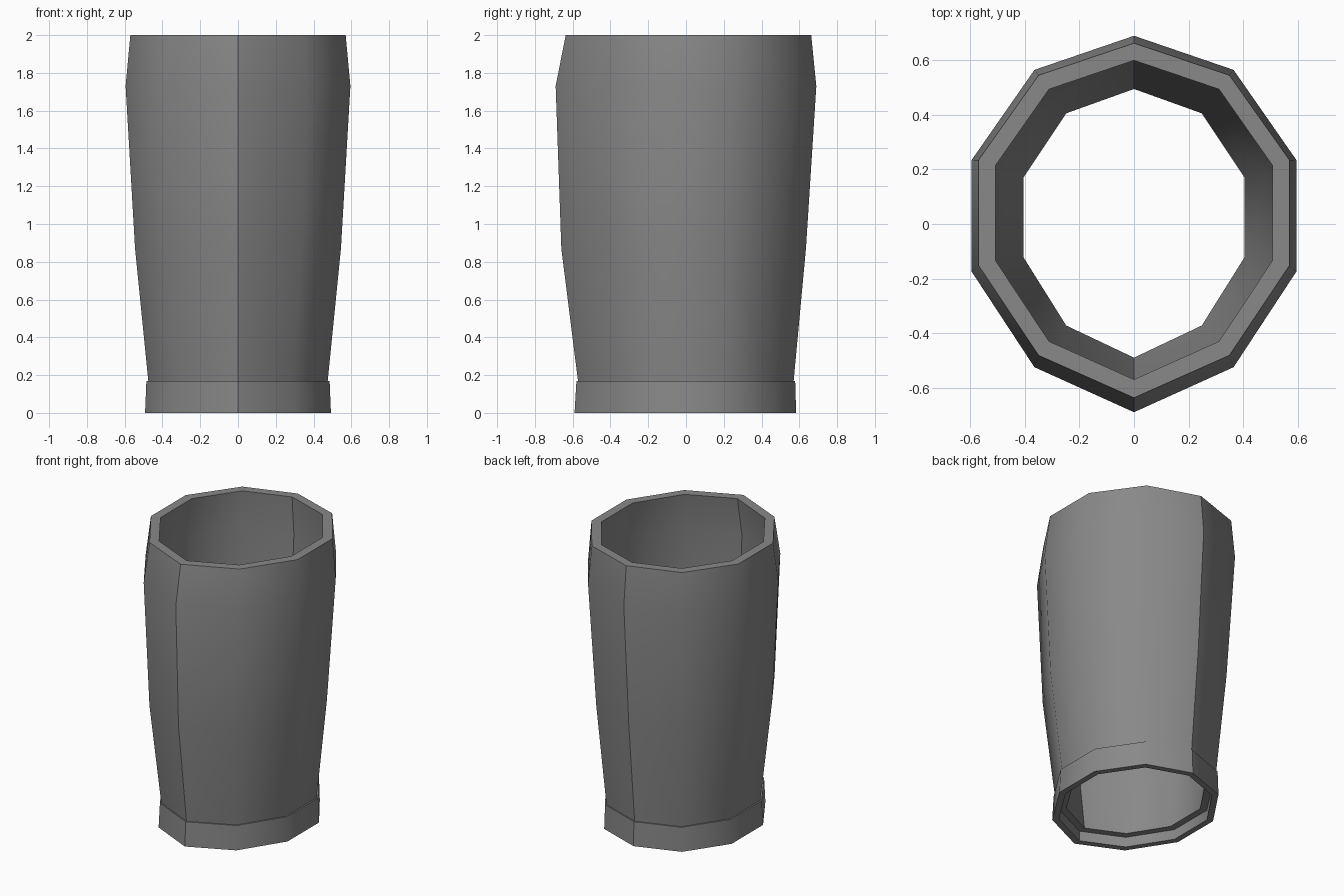
import bpy, bmesh

if "Cube" in bpy.data.objects:
    bpy.data.objects.remove(bpy.data.objects["Cube"])

grey = bpy.data.materials.new("grey")
grey.diffuse_color = (0.25, 0.25, 0.25, 1)
grey.use_nodes = True
grey.node_tree.nodes["Principled BSDF"].inputs["Base Color"].default_value = grey.diffuse_color

# ten-sided cross-section: right half from back to front, mirrored to the left
HALF = [(0, .69), (.365, .565), (.595, .235), (.595, -.175), (.365, -.525), (0, -.69)]
SECTION = HALF + [(-x, y) for x, y in HALF[-2:0:-1]]


def ring(bm, z, half_width, front, back):
    sx = half_width / .595
    sy, mid = (back - front) / 1.38, (back + front) / 2
    return [bm.verts.new((x * sx, y * sy + mid, z)) for x, y in SECTION]


def shell(name, levels, sharp_levels):
    """Closed loop of rings (outside up, inside down), smooth around with centre seams."""
    bm = bmesh.new()
    rings = [ring(bm, *lv) for lv in levels]
    n = len(SECTION)
    for k, a in enumerate(rings):
        b = rings[(k + 1) % len(rings)]
        for i in range(n):
            j = (i + 1) % n
            bm.faces.new((a[i], a[j], b[j], b[i])).smooth = True
    bmesh.ops.recalc_face_normals(bm, faces=bm.faces)
    # sharp rims and sharp seams on the centre plane
    for k in sharp_levels:
        r = rings[k]
        for i in range(n):
            bm.edges.get((r[i], r[(i + 1) % n])).smooth = False
    for e in bm.edges:
        if all(abs(v.co.x) < 1e-5 for v in e.verts):
            e.smooth = False
    me = bpy.data.meshes.new(name)
    bm.to_mesh(me)
    bm.free()
    me.materials.append(grey)
    ob = bpy.data.objects.new(name, me)
    bpy.context.collection.objects.link(ob)
    return ob


# sleeve: z, half width, front y, back y
shell("sleeve", [
    (.07, .462, -.56, .56), (.17, .475, -.572, .57), (.87, .545, -.66, .635),
    (1.73, .595, -.69, .69), (2, .57, -.637, .663),
    (2, .508, -.57, .60), (1.73, .53, -.62, .62),
    (.87, .48, -.59, .57), (.07, .405, -.49, .495)], (0, 4, 5, 8))

# cuff band around the lower end
shell("cuff", [
    (0, .492, -.59, .583), (.17, .485, -.58, .578),
    (.17, .45, -.54, .54), (0, .452, -.542, .54)], (0, 1, 2, 3))
